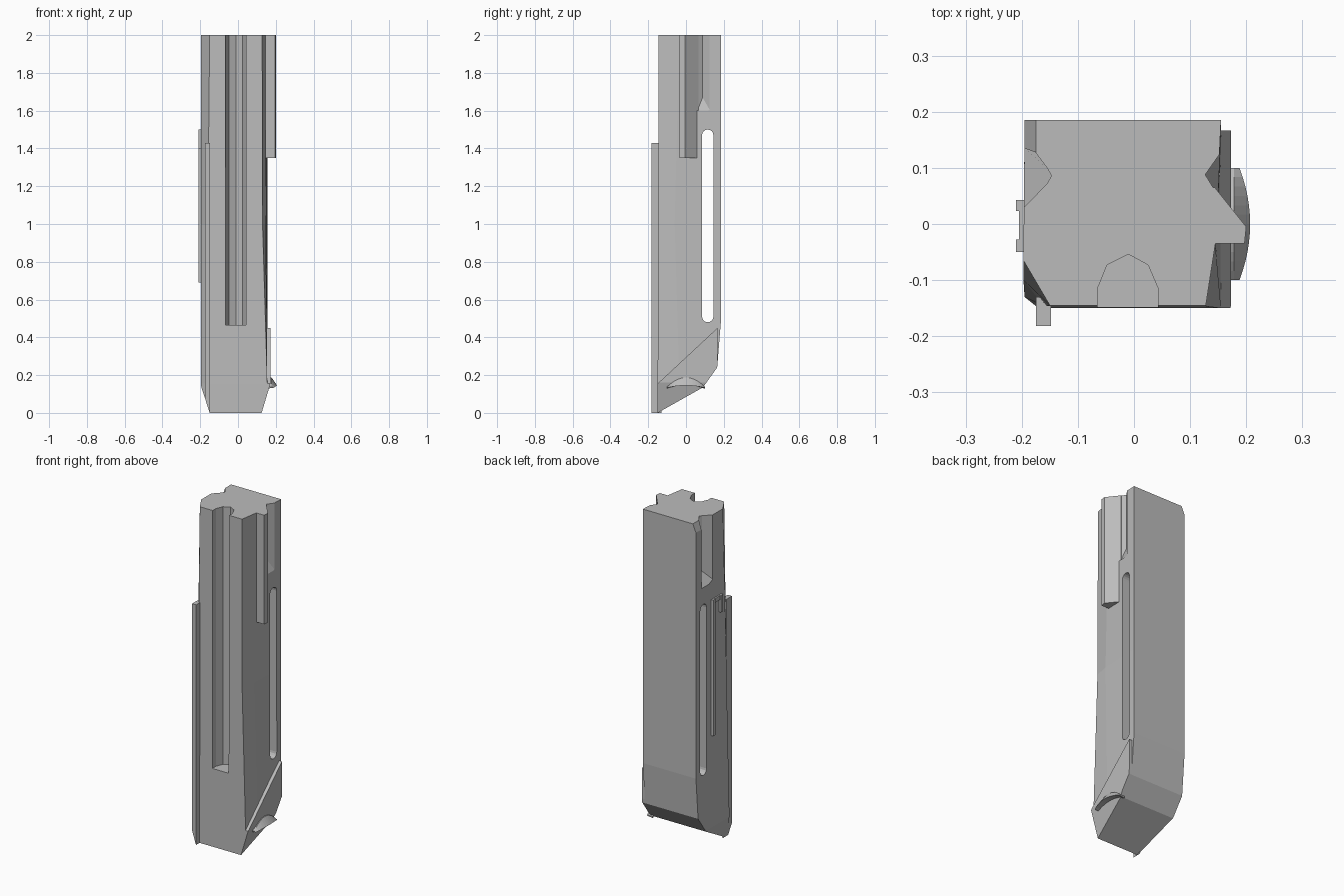
import bpy, bmesh, math
from mathutils import Vector

cube = bpy.data.objects.get("Cube")
if cube:
    bpy.data.objects.remove(cube)

GREY = (0.5, 0.5, 0.5, 1)
metal = bpy.data.materials.new("plain grey")
metal.use_nodes = True
metal.diffuse_color = GREY
metal.node_tree.nodes["Principled BSDF"].inputs["Base Color"].default_value = GREY


def loft(name, sections):
    """Skin a list of closed sections that share a point count."""
    bm = bmesh.new()
    rings = [[bm.verts.new(p) for p in s] for s in sections]
    n = len(rings[0])
    for a, b in zip(rings, rings[1:]):
        for i in range(n):
            j = (i + 1) % n
            bm.faces.new((a[i], a[j], b[j], b[i]))
    bm.faces.new(rings[0][::-1])
    bm.faces.new(rings[-1])
    bmesh.ops.recalc_face_normals(bm, faces=bm.faces)
    mesh = bpy.data.meshes.new(name)
    bm.to_mesh(mesh)
    bm.free()
    mesh.materials.append(metal)
    ob = bpy.data.objects.new(name, mesh)
    bpy.context.collection.objects.link(ob)
    return ob


def prism(name, profile, lo, hi, axis="z"):
    """Extrude a 2D profile along one axis."""
    place = {"x": lambda u, v, d: (d, u, v),
             "y": lambda u, v, d: (u, d, v),
             "z": lambda u, v, d: (u, v, d)}[axis]
    return loft(name, [[place(u, v, d) for u, v in profile] for d in (lo, hi)])


def box(name, x, y, z):
    return prism(name, [(x[0], y[0]), (x[1], y[0]), (x[1], y[1]), (x[0], y[1])], *z)


def slice_off(ob, planes):
    """Cut away everything outside each (point, outward normal) plane."""
    bm = bmesh.new()
    bm.from_mesh(ob.data)
    for point, normal in planes:
        geom = bm.verts[:] + bm.edges[:] + bm.faces[:]
        cut = bmesh.ops.bisect_plane(bm, geom=geom, plane_co=point, plane_no=normal,
                                     clear_outer=True)["geom_cut"]
        edges = [e for e in cut if isinstance(e, bmesh.types.BMEdge)]
        if edges:
            bmesh.ops.holes_fill(bm, edges=[e for e in bm.edges if e.is_boundary])
    bmesh.ops.recalc_face_normals(bm, faces=bm.faces)
    bm.to_mesh(ob.data)
    bm.free()


def carve(ob, cutters):
    for c in cutters:
        mod = ob.modifiers.new("cut", "BOOLEAN")
        mod.operation, mod.solver, mod.object = "DIFFERENCE", "EXACT", c
    bpy.context.view_layer.update()
    done = ob.evaluated_get(bpy.context.evaluated_depsgraph_get())
    mesh = bpy.data.meshes.new_from_object(done)
    ob.modifiers.clear()
    ob.data = mesh
    for c in cutters:
        bpy.data.objects.remove(c)


# Sloped foot, side tapers and heel shared by the body and the side plate
def across_y(a, b):
    return (0, *a), Vector((0, b[1] - a[1], a[0] - b[0]))


foot = [across_y((-0.15, 0), (0.09, 0.135)),
        across_y((0.09, 0.135), (0.165, 0.24)),
        across_y((0.165, 0.24), (0.182, 0.45)),
        ((0.125, 0, 0), (0.15, 0, -0.045)),
        ((-0.15, 0, 0), (-0.14, 0, -0.045))]

# Main body: outline squares up towards the foot
back = [(0.155, 0.185), (-0.195, 0.185)]
low = back + [(-0.195, -0.13), (-0.17, -0.15), (0.155, -0.15), (0.155, -0.035)]
mid = back + [(-0.197, -0.1), (-0.16, -0.147), (0.13, -0.147), (0.147, -0.06)]
top = back + [(-0.197, -0.065), (-0.15, -0.145), (0.128, -0.145), (0.145, -0.035)]
body = loft("main_body", [[(x, y, z) for x, y in s]
                          for s, z in ((low, 0), (low, 0.155), (mid, 1.0), (top, 2.0))])
slice_off(body, foot)


# Cutters: long through slot, front channel, upper side notches, top corner bevel
def capsule(u, r, lo, hi, steps=8):
    pts = []
    for centre, start in ((hi - r, 0), (lo + r, math.pi)):
        for i in range(steps + 1):
            a = start + math.pi * i / steps
            pts.append((u + r * math.cos(a), centre + r * math.sin(a)))
    return pts


def notch(name, points, inner):
    """Vertical V notch whose floor rises towards its inner points."""
    floor = [(x, y, 1.67 if i in inner else 1.6) for i, (x, y) in enumerate(points)]
    return loft(name, [floor, [(x, y, 2.1) for x, y in points]])


cutters = [
    prism("slot_cutter", capsule(0.115, 0.03, 0.48, 1.5), -0.4, 0.4, "x"),
    prism("channel_cutter", [(-0.065, -0.3), (0.043, -0.3), (0.043, -0.115), (0.025, -0.073),
                             (-0.01, -0.054), (-0.048, -0.073), (-0.065, -0.115)], 0.465, 2.1),
    notch("left_notch_cutter", [(0.17, 0.148), (0.155, 0.128), (0.127, 0.088),
                                (0.144, 0.06), (0.17, 0.02)], (2,)),
    notch("right_notch_cutter", [(-0.21, 0.015), (-0.155, 0.072), (-0.147, 0.086),
                                 (-0.155, 0.1), (-0.176, 0.128), (-0.21, 0.14)], (1, 2, 3)),
    prism("bevel_cutter", [(-0.175, 2.01), (-0.175, 2.0), (-0.196, 1.95), (-0.22, 1.95),
                           (-0.22, 2.01)], 0.12, 0.2, "y"),
]
carve(body, cutters)

# Upper rail on the left side
prism("side_rail", [(0.13, -0.035), (0.197, -0.035), (0.2, -0.005), (0.144, 0.065),
                    (0.13, 0.065)], 1.35, 2.0)

# Slanted plate at the foot of the left side
plate = prism("foot_plate", [(-0.15, 0), (0.167, 0), (0.167, 0.45), (-0.15, 0.155)],
              0.12, 0.173, "x")
slice_off(plate, foot)

# Arched thumb lip on the plate
lip = []
for i in range(13):
    t = -1 + i / 6
    y, rise = 0.1 * t, 1 - t * t
    outer = 0.188 + 0.019 * rise
    lip.append([(0.15, y, 0.128 + 0.02 * rise), (0.15, y, 0.138 + 0.049 * rise),
                (0.178, y, 0.138 + 0.049 * rise), (outer, y, 0.133 + 0.012 * rise)])
loft("thumb_lip", lip)

# Front corner flange
flange = box("front_flange", (-0.175, -0.148), (-0.182, -0.13), (0, 1.43))
slice_off(flange, foot[-1:])

# Thin raised strip with a hooked end on the right side
box("strip_long", (-0.21, -0.19), (0.023, 0.043), (0.69, 1.5))
box("strip_bridge", (-0.205, -0.19), (-0.045, 0.03), (1.475, 1.5))
box("strip_hook", (-0.21, -0.19), (-0.05, -0.028), (1.4, 1.5))
